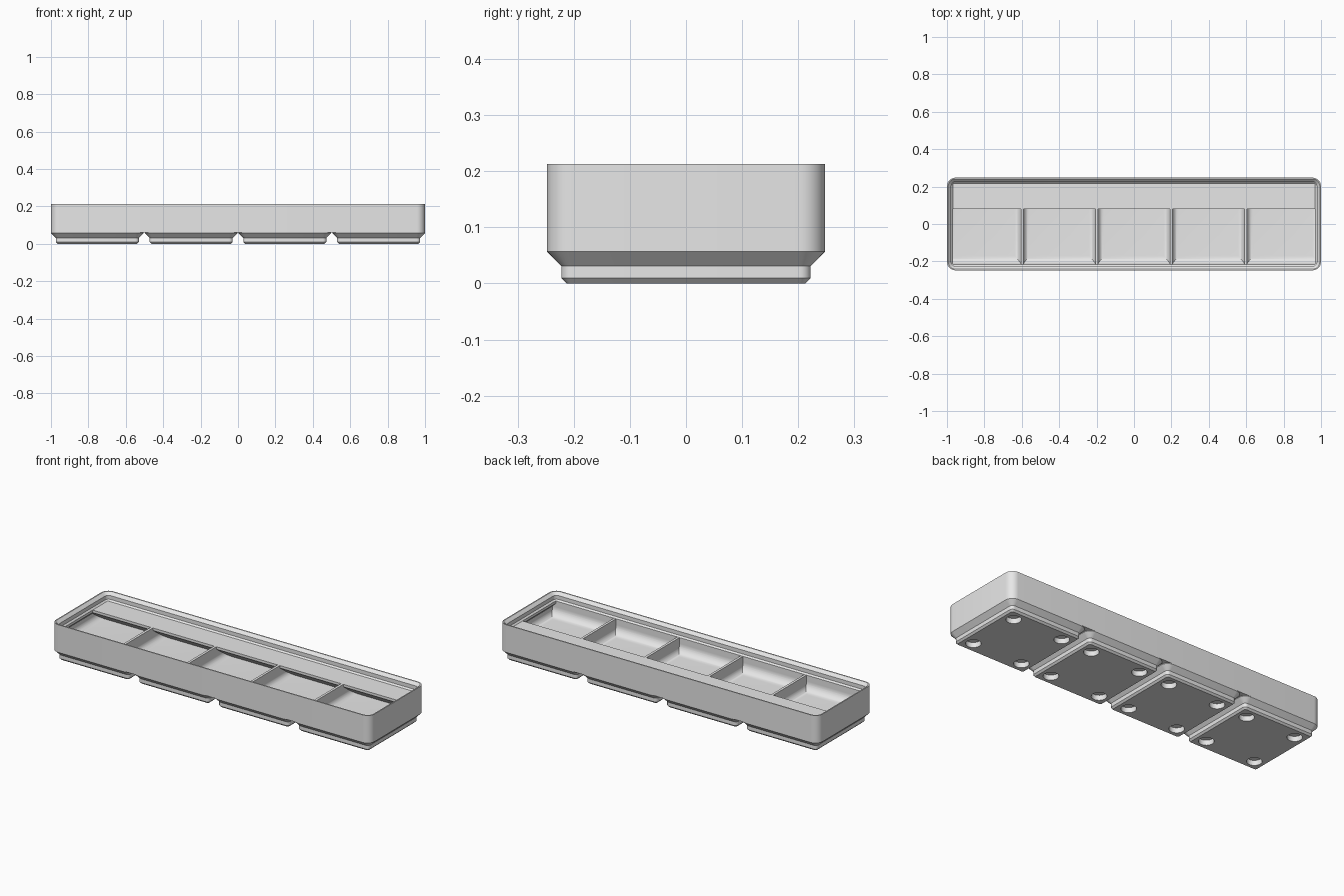
import bpy, bmesh
from math import cos, sin, pi, sqrt
from mathutils import Matrix

if "Cube" in bpy.data.objects:
    bpy.data.objects.remove(bpy.data.objects["Cube"])

S = 2 / 167.5                # millimetres to scene units
HX, HY = 83.75, 20.75        # outer half sizes
CORNER = 3.75
FLOOR, DECK, RIM = 7.0, 14.0, 17.84
LIP, WALL, DIVIDER = 2.6, 0.95, 1.2

grey = bpy.data.materials.new("light grey plastic")
grey.use_nodes = True
grey.diffuse_color = (0.8, 0.8, 0.8, 1)
grey.node_tree.nodes["Principled BSDF"].inputs["Base Color"].default_value = (0.8, 0.8, 0.8, 1)


def ring(x0, x1, y0, y1, z, r=0, n=8):
    """Rectangle outline at height z, with rounded corners if r > 0."""
    if r <= 0:
        return [(x0, y0, z), (x1, y0, z), (x1, y1, z), (x0, y1, z)]
    corners = [(x0 + r, y0 + r, pi), (x1 - r, y0 + r, 1.5 * pi),
               (x1 - r, y1 - r, 0), (x0 + r, y1 - r, 0.5 * pi)]
    return [(cx + r * cos(a + i * pi / 2 / n), cy + r * sin(a + i * pi / 2 / n), z)
            for cx, cy, a in corners for i in range(n + 1)]


def loft(bm, rings):
    """Closed solid through a stack of outlines."""
    rows = [[bm.verts.new(p) for p in r] for r in rings]
    bm.faces.new(rows[0][::-1])
    bm.faces.new(rows[-1])
    for a, b in zip(rows, rows[1:]):
        for i in range(len(a)):
            j = (i + 1) % len(a)
            bm.faces.new((a[i], a[j], b[j], b[i]))


def finish(bm, name):
    bmesh.ops.recalc_face_normals(bm, faces=bm.faces)
    bmesh.ops.scale(bm, vec=(S, S, S), verts=bm.verts)
    mesh = bpy.data.meshes.new(name)
    bm.to_mesh(mesh)
    bm.free()
    mesh.materials.append(grey)
    ob = bpy.data.objects.new(name, mesh)
    bpy.context.collection.objects.link(ob)
    return ob


def activate(ob):
    bpy.ops.object.select_all(action='DESELECT')
    ob.select_set(True)
    bpy.context.view_layer.objects.active = ob


def cut(ob, cutter):
    cutter.hide_render = True
    activate(ob)
    mod = ob.modifiers.new("cut", 'BOOLEAN')
    mod.operation, mod.solver, mod.object = 'DIFFERENCE', 'EXACT', cutter
    bpy.ops.object.modifier_apply(modifier=mod.name)
    bpy.data.objects.remove(cutter)


def smooth(ob):
    activate(ob)
    bpy.ops.object.shade_smooth_by_angle(angle=pi / 6)


def inset_ring(z, d):
    return ring(d - HX, HX - d, d - HY, HY - d, z, CORNER - d)


def fillet(h, r):
    """Horizontal retreat of a bottom fillet at height h."""
    return r - sqrt(r * r - (r - h) ** 2) if h < r else 0


# Outer tray block
bm = bmesh.new()
loft(bm, [inset_ring(5, 0), inset_ring(RIM, 0)])
tray = finish(bm, "tray_body")

# Stepped stacking lip around the opening
bm = bmesh.new()
loft(bm, [inset_ring(z, d) for z, d in
          [(DECK, LIP), (DECK + 0.7, 1.9), (DECK + 2.5, 1.9), (RIM, 0.56), (RIM + 1, 0.56)]])
cut(tray, finish(bm, "lip_cutter"))

# Five compartments: scooped front, filleted sides, ends undercutting the lip
bm = bmesh.new()
count = 5
width = (2 * (HX - WALL) - (count - 1) * DIVIDER) / count
SCOOP, FILLET = 4.0, 2.8
under = DECK - 1.2 - (LIP - WALL) - FLOOR
heights = sorted({SCOOP * (1 - cos(i * pi / 20)) for i in range(11)}
                 | {FILLET * (1 - cos(i * pi / 12)) for i in range(1, 7)}
                 | {under, under + LIP - WALL, DECK + 0.1 - FLOOR})
for k in range(count):
    left = WALL - HX + k * (width + DIVIDER)
    rings = []
    for h in heights:
        f = fillet(h, FILLET)
        hang = min(max(h - under, 0), LIP - WALL)
        rings.append(ring(left + f + (hang if k == 0 else 0),
                          left + width - f - (hang if k == count - 1 else 0),
                          LIP - HY + fillet(h, SCOOP), HY - LIP - f, FLOOR + h))
    loft(bm, rings)
pockets = finish(bm, "compartment_cutter")

# Label shelf along the back, kept solid with a sloping underside
bm = bmesh.new()
profile = [(6.75, DECK), (6.75, DECK - 1.2), (15.5, 6.4), (25, 6.4), (25, DECK)]
loft(bm, [[(x, y, z) for y, z in profile] for x in (-90, 90)])
cut(pockets, finish(bm, "shelf_keeper"))
cut(tray, pockets)
smooth(tray)

# Four stepped feet with round magnet holes
for k in range(4):
    cx = (k - 1.5) * 42
    bm = bmesh.new()
    loft(bm, [ring(cx - h, cx + h, -h, h, z, r) for z, h, r in
              [(0, 17.8, 0.8), (0.8, 18.6, 1.6), (2.6, 18.6, 1.6),
               (4.75, HY, CORNER), (5, HY, CORNER)]])
    foot = finish(bm, f"foot_{k + 1}")
    bm = bmesh.new()
    for sx in (-13, 13):
        for sy in (-13, 13):
            bmesh.ops.create_cone(bm, cap_ends=True, segments=32, radius1=3.25, radius2=3.25,
                                  depth=4.8, matrix=Matrix.Translation((cx + sx, sy, 0)))
    cut(foot, finish(bm, "magnet_hole_cutter"))
    smooth(foot)
